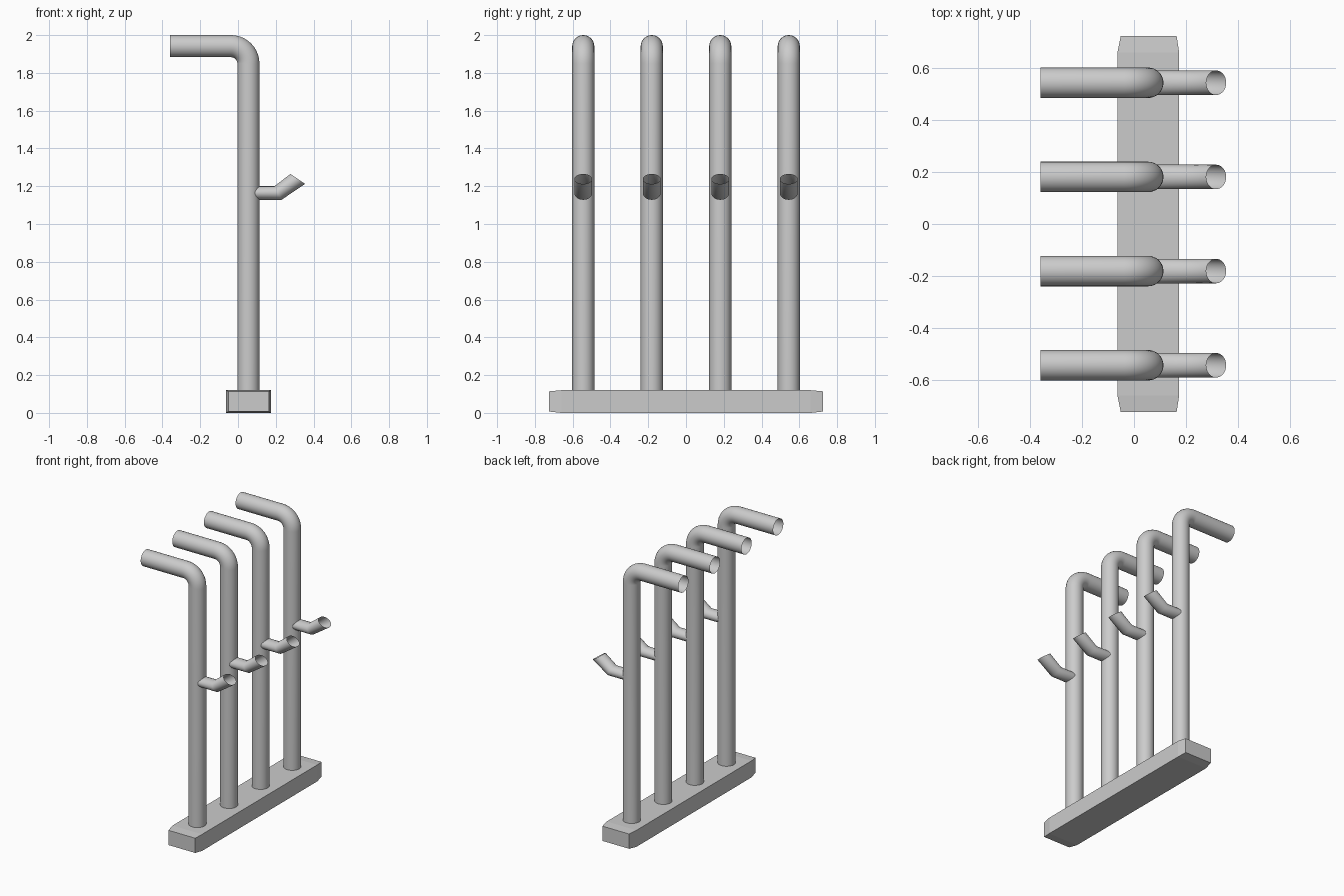
import bpy, bmesh, math
from mathutils import Vector

if "Cube" in bpy.data.objects:
    bpy.data.objects.remove(bpy.data.objects["Cube"])


def make_object(name, bm):
    bmesh.ops.recalc_face_normals(bm, faces=bm.faces)
    mesh = bpy.data.meshes.new(name)
    bm.to_mesh(mesh)
    bm.free()
    obj = bpy.data.objects.new(name, mesh)
    bpy.context.collection.objects.link(obj)
    return obj


def loft(name, rings, cap=False, smooth=True):
    bm = bmesh.new()
    rows = [[bm.verts.new(p) for p in ring] for ring in rings]
    n = len(rows[0])
    for a, b in zip(rows, rows[1:]):
        for i in range(n):
            j = (i + 1) % n
            bm.faces.new((a[i], a[j], b[j], b[i]))
    if cap:
        bm.faces.new(rows[0])
        bm.faces.new(rows[-1])
    obj = make_object(name, bm)
    if smooth:
        bpy.ops.object.select_all(action='DESELECT')
        obj.select_set(True)
        bpy.context.view_layer.objects.active = obj
        bpy.ops.object.shade_smooth_by_angle(angle=math.radians(40))
    return obj


def oval(p, q, y, half_width, n=32):
    """Oval ring whose long axis runs from p to q in the xz plane."""
    p, q = Vector((p[0], y, p[1])), Vector((q[0], y, q[1]))
    mid, half = (p + q) / 2, (q - p) / 2
    side = Vector((0, half_width, 0))
    return [mid + half * math.cos(t) + side * math.sin(t)
            for t in (2 * math.pi * i / n for i in range(n))]


def rect(y, x0, x1, z0, z1):
    return [(x0, y, z0), (x1, y, z0), (x1, y, z1), (x0, y, z1)]


# Base bar, tapered at both ends
inner, outer = (-0.064, 0.174, 0.0, 0.12), (-0.051, 0.164, 0.007, 0.114)
loft("base_bar", [rect(-0.725, *outer), rect(-0.66, *inner),
                  rect(0.66, *inner), rect(0.725, *outer)], cap=True, smooth=False)

R, PX, TOP, BEND = 0.0585, 0.055, 1.9415, 0.092


# Bent open tube: upright, elbow, then arm towards -x
def pole_rings(y):
    stations = [(PX, 0.06, 0.0)]
    cx, cz = PX - BEND, TOP - BEND
    for i in range(11):
        a = math.pi / 2 * i / 10
        stations.append((cx + BEND * math.cos(a), cz + BEND * math.sin(a), a))
    stations.append((-0.36, TOP, math.pi / 2))
    rings = []
    for x, z, a in stations:
        dx, dz = R * math.cos(a), R * math.sin(a)
        rings.append(oval((x + dx, z + dz), (x - dx, z - dz), y, R))
    return rings


# Short hook tube with one kink and an open end
def hook_rings(y):
    return [oval((0.085, 1.20), (0.085, 1.128), y, 0.047),
            oval((0.193, 1.20), (0.23, 1.128), y, 0.047),
            oval((0.278, 1.265), (0.355, 1.212), y, 0.047)]


for k in range(4):
    y = -0.544 + k * 1.088 / 3
    loft(f"bent_pole_{k + 1}", pole_rings(y))
    loft(f"hook_{k + 1}", hook_rings(y))
